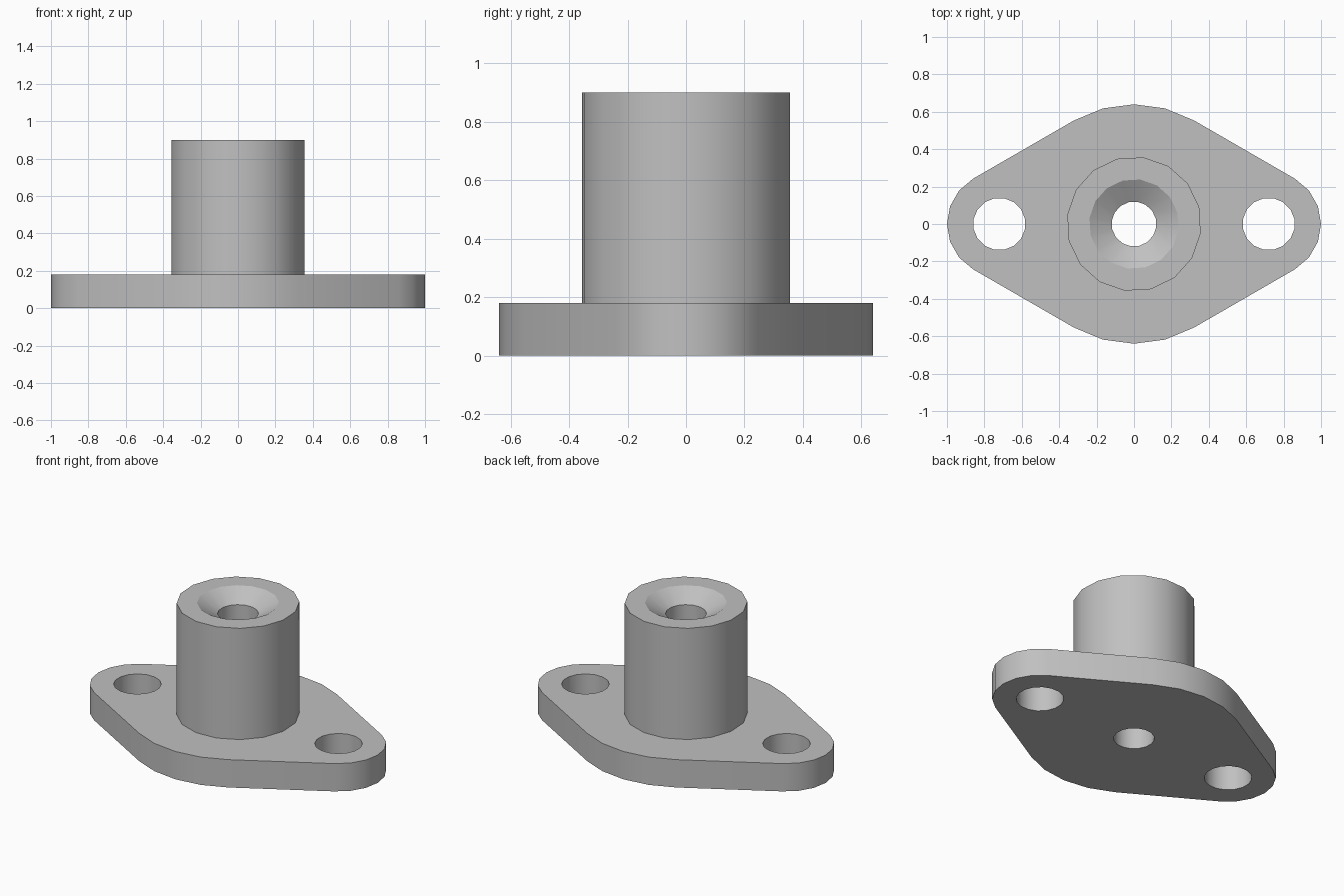
import bpy, bmesh
from math import sin, cos, radians
from mathutils import Vector

if "Cube" in bpy.data.objects:
    bpy.data.objects.remove(bpy.data.objects["Cube"])

SIDES = 16
TWIST = -8            # rotation of the boss and bore facets, degrees
PLATE_H, TOTAL_H = 0.18, 0.9
BORE_R, SINK_R, SINK_DEPTH = 0.12, 0.24, 0.07

grey = bpy.data.materials.new("plain grey")
grey.use_nodes = True
colour = (0.53, 0.53, 0.53, 1)
grey.diffuse_color = colour
grey.node_tree.nodes["Principled BSDF"].inputs["Base Color"].default_value = colour


def arc(cx, radius, start, stop, step):
    return [(cx + radius * cos(radians(a)), radius * sin(radians(a)))
            for a in range(start, stop + 1, step)]


def circle(radius, cx=0, offset=0):
    angles = [radians(offset + 360 * i / SIDES) for i in range(SIDES)]
    return [(cx + radius * cos(a), radius * sin(a)) for a in angles]


def finish(name, bm):
    bmesh.ops.recalc_face_normals(bm, faces=bm.faces)
    mesh = bpy.data.meshes.new(name)
    bm.to_mesh(mesh)
    bm.free()
    obj = bpy.data.objects.new(name, mesh)
    bpy.context.collection.objects.link(obj)
    mesh.materials.append(grey)
    return obj


def select(obj):
    bpy.ops.object.select_all(action="DESELECT")
    obj.select_set(True)
    bpy.context.view_layer.objects.active = obj


def prism(name, outline, low, high):
    bm = bmesh.new()
    base = bm.faces.new([bm.verts.new((x, y, low)) for x, y in outline])
    top = bmesh.ops.extrude_face_region(bm, geom=[base])["geom"]
    verts = [v for v in top if isinstance(v, bmesh.types.BMVert)]
    bmesh.ops.translate(bm, verts=verts, vec=Vector((0, 0, high - low)))
    # Extruding a lone face keeps it as the base cap
    if not base.is_valid:
        bm.faces.new([v for v in bm.verts if v not in verts])
    return finish(name, bm)


# Diamond flange: four arcs joined by their common tangents
outline = (arc(0.72, 0.28, -60, 60, 20) + arc(0, 0.64, 60, 120, 15)
           + arc(-0.72, 0.28, 120, 240, 20) + arc(0, 0.64, 240, 300, 15))
flange = prism("flange", outline, 0, PLATE_H)

# Two bolt holes and the central bore through the flange
holes = [circle(0.14, s * 0.72, 180 / SIDES) for s in (-1, 1)]
holes.append(circle(BORE_R, 0, TWIST))
for hole in holes:
    cutter = prism("hole_cutter", hole, -0.1, PLATE_H + 0.1)
    cutter.hide_render = True
    cut = flange.modifiers.new("hole", "BOOLEAN")
    cut.operation, cut.solver, cut.object = "DIFFERENCE", "EXACT", cutter
    select(flange)
    bpy.ops.object.modifier_apply(modifier=cut.name)
    bpy.data.objects.remove(cutter)

# Boss: a closed loop of rings around the countersunk bore
profile = [(0.36, PLATE_H), (0.36, TOTAL_H), (SINK_R, TOTAL_H),
           (BORE_R, TOTAL_H - SINK_DEPTH), (BORE_R, PLATE_H)]
bm = bmesh.new()
rings = [[bm.verts.new((x, y, z)) for x, y in circle(r, 0, TWIST)] for r, z in profile]
for ring, following in zip(rings, rings[1:] + rings[:1]):
    for i in range(SIDES):
        j = (i + 1) % SIDES
        bm.faces.new((ring[i], ring[j], following[j], following[i]))
boss = finish("boss", bm)

for part in (flange, boss):
    select(part)
    bpy.ops.object.shade_smooth_by_angle(angle=radians(29))
